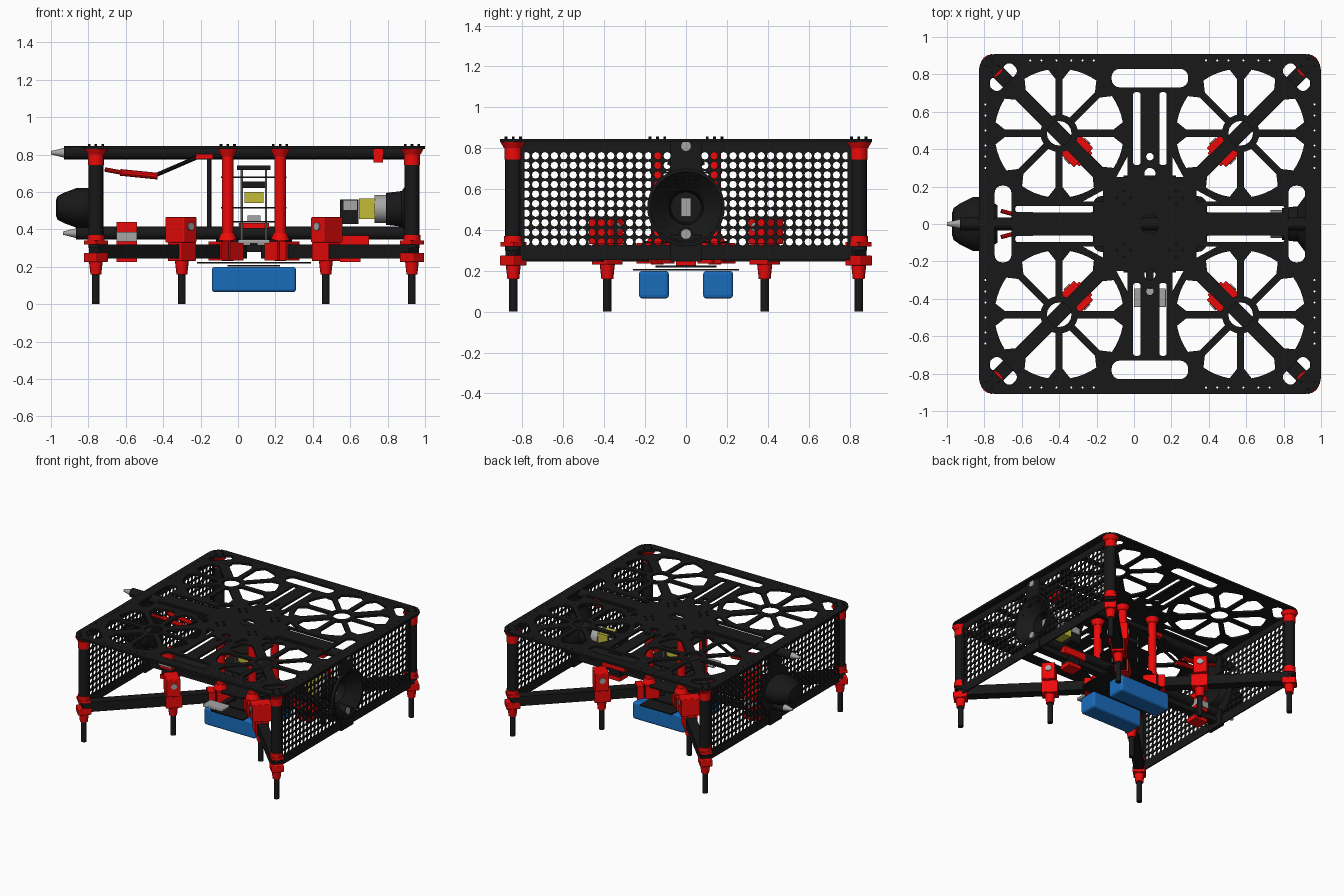
import bpy, bmesh
from math import pi, sin, cos, asin, atan2, hypot, radians
from mathutils import Vector, Matrix

if "Cube" in bpy.data.objects:
    bpy.data.objects.remove(bpy.data.objects["Cube"])

C = 0.085  # x of the frame centre


def material(name, rgb):
    m = bpy.data.materials.new(name)
    m.diffuse_color = (*rgb, 1)
    m.use_nodes = True
    m.node_tree.nodes["Principled BSDF"].inputs["Base Color"].default_value = m.diffuse_color
    return m


BLACK = material("black", (0.009, 0.009, 0.009))
RED = material("red", (0.85, 0.003, 0.003))
BLUE = material("blue", (0.01, 0.15, 0.5))
YELLOW = material("yellow", (0.55, 0.5, 0.04))
GREY = material("grey", (0.38, 0.38, 0.38))


def finish(name, bm, mat):
    bmesh.ops.recalc_face_normals(bm, faces=bm.faces)
    me = bpy.data.meshes.new(name)
    bm.to_mesh(me)
    bm.free()
    me.materials.append(mat)
    ob = bpy.data.objects.new(name, me)
    bpy.context.collection.objects.link(ob)
    return ob


def select(ob):
    bpy.ops.object.select_all(action='DESELECT')
    ob.select_set(True)
    bpy.context.view_layer.objects.active = ob


def smooth(ob):
    select(ob)
    bpy.ops.object.shade_smooth_by_angle(angle=radians(35))


def box(name, size, loc, mat, rot=0, bevel=0):
    bm = bmesh.new()
    bmesh.ops.create_cube(bm, size=1, matrix=Matrix.Translation(loc) @ Matrix.Rotation(rot, 4, 'Z')
                          @ Matrix.Diagonal((*size, 1)))
    if bevel:
        bmesh.ops.bevel(bm, geom=bm.edges[:], offset=bevel, segments=3, affect='EDGES', profile=0.5)
    return finish(name, bm, mat)


def rod(name, a, b, r, mat, r2=None, n=16):
    a, b = Vector(a), Vector(b)
    d = b - a
    bm = bmesh.new()
    bmesh.ops.create_cone(bm, cap_ends=True, segments=n, radius1=r, radius2=r if r2 is None else r2, depth=d.length,
                          matrix=Matrix.Translation((a + b) / 2) @ d.to_track_quat('Z', 'Y').to_matrix().to_4x4())
    ob = finish(name, bm, mat)
    smooth(ob)
    return ob


def lathe_x(name, prof, z, mat, n=32, squash=1, closed=True):
    # revolve (x, radius) points round the x axis at y = 0
    bm = bmesh.new()
    rings = [[bm.verts.new((x, r * cos(2 * pi * i / n), z + squash * r * sin(2 * pi * i / n))) for i in range(n)]
             for x, r in prof]
    pairs = list(zip(rings, rings[1:])) + ([(rings[-1], rings[0])] if closed else [])
    for p, q in pairs:
        for i in range(n):
            bm.faces.new((p[i], p[(i + 1) % n], q[(i + 1) % n], q[i]))
    if not closed:
        bm.faces.new(rings[0])
        bm.faces.new(rings[-1])
    smooth(finish(name, bm, mat))


def circle(x, y, r, n=16, off=0):
    return [(x + r * cos(off + 2 * pi * i / n), y + r * sin(off + 2 * pi * i / n)) for i in range(n)]


def rrect(x, y, w, h, r, rot=0):
    pts = []
    for k, (sx, sy) in enumerate(((1, 1), (-1, 1), (-1, -1), (1, -1))):
        for j in range(5):
            a = (k + j / 4) * pi / 2
            px, py = sx * (w / 2 - r) + r * cos(a), sy * (h / 2 - r) + r * sin(a)
            pts.append((x + px * cos(rot) - py * sin(rot), y + px * sin(rot) + py * cos(rot)))
    return pts


def plate(name, loops, z, thick, mat):
    # flat sheet: first loop is the outline, the rest are holes
    cu = bpy.data.curves.new(name, 'CURVE')
    cu.dimensions, cu.fill_mode, cu.extrude = '2D', 'BOTH', thick / 2
    for loop in loops:
        s = cu.splines.new('POLY')
        s.points.add(len(loop) - 1)
        for p, (x, y) in zip(s.points, loop):
            p.co = (x, y, 0, 1)
        s.use_cyclic_u = True
    cu.materials.append(mat)
    ob = bpy.data.objects.new(name, cu)
    ob.location = (C, 0, z)
    bpy.context.collection.objects.link(ob)
    select(ob)
    bpy.ops.object.convert(target='MESH')


QUADS = [(sx, sy) for sx in (-1, 1) for sy in (-1, 1)]

# top plate with spoked rotor guards and slots
loops = [rrect(0, 0, 1.83, 1.82, 0.09)]
for sx, sy in QUADS:
    cx, cy, diag = sx * 0.485, sy * 0.485, atan2(sy, sx)
    loops.append(circle(cx, cy, 0.066))
    for k in range(8):
        a0, a1 = diag + k * pi / 4, diag + (k + 1) * pi / 4
        w0, w1 = [0.035 if j % 4 == 0 else 0.019 for j in (k, k + 1)]
        pts = []
        # chamfered wedge: outer arc, then inner arc back
        for r, cut, flip in ((0.29, 0, 0), (0.345, 0.04, 0), (0.29, 0, 2), (0.1, 0, 1)):
            s, e = a0 + asin((w0 + cut) / r), a1 - asin((w1 + cut) / r)
            arc = [s + (e - s) * t / 4 for t in range(5)]
            if r == 0.29:
                arc = [e] if flip == 2 else [s]
            pts += [(cx + r * cos(a), cy + r * sin(a)) for a in (arc[::-1] if flip == 1 else arc)]
        loops.append(pts)
    loops.append(rrect(sx * 0.785, sy * 0.785, 0.075, 0.17, 0.03, diag))
    tri = [(0.12, 0.25), (0.12, 0.36), (0.18, 0.25)]
    loops.append([(sx * x, sy * y) for x, y in tri])
    loops.append([(sx * y, sy * x) for x, y in tri])
    loops.append(rrect(sx * 0.07, sy * 0.51, 0.04, 0.39, 0.015))
    loops.append(rrect(sx * 0.51, sy * 0.08, 0.42, 0.035, 0.015))
    for t in (0.3, 0.36, 0.42, 0.5, 0.58, 0.64):   # bolt holes along the rims
        loops += [circle(sx * t, sy * 0.875, 0.006, 6), circle(sx * 0.88, sy * t, 0.006, 6)]
for s in (-1, 1):
    loops += [rrect(0, s * 0.78, 0.41, 0.1, 0.045), rrect(s * 0.785, 0, 0.09, 0.41, 0.04),
              circle(0, s * 0.27, 0.03), circle(0, s * 0.36, 0.02)]
loops.append(circle(0, 0, 0.05))
plate("top_plate", loops, 0.838, 0.016, BLACK)

# hub plates and battery tray
plate("lower_hub_plate", [rrect(0, 0, 0.61, 0.3, 0.05)], 0.222, 0.01, BLACK)
plate("upper_hub_plate", [circle(0, 0, 0.22, 8, pi / 8)], 0.34, 0.01, BLACK)
box("battery_tray", (0.28, 0.52, 0.008), (C, 0, 0.205), BLACK)
for s in (-1, 1):
    box("battery", (0.45, 0.146, 0.135), (C, s * 0.157, 0.132), BLUE, bevel=0.016)

# four diagonal arms with clamps, legs, corner posts and core posts
for sx, sy in QUADS:
    d = atan2(sy, sx)

    def at(r, z):
        return (C + sx * r, sy * r, z)

    box("arm", (1.12, 0.075, 0.075), at(0.46, 0.283), BLACK, d)
    box("hub_clamp", (0.1, 0.11, 0.1), at(0.13, 0.285), RED, d)
    box("hub_side_clamp", (0.05, 0.1, 0.1), at(0.19, 0.285), RED, d)
    box("arm_block", (0.1, 0.145, 0.135), at(0.39, 0.398), RED, d, 0.006)
    box("arm_block_base", (0.12, 0.1, 0.1), at(0.385, 0.28), RED, d, 0.006)
    mid = Vector(at(0.39, 0.415))
    side = Vector((-sy, sx, 0)).normalized()
    rod("block_shaft", mid - side * 0.08, mid + side * 0.08, 0.022, GREY)
    for r in (0.385, 0.845):
        rod("leg_socket", at(r, 0.16), at(r, 0.24), 0.029, RED, 0.038)
        rod("leg", at(r, 0), at(r, 0.2), 0.02, BLACK)
    rod("corner_post", at(0.845, 0.3), at(0.845, 0.83), 0.04, BLACK)
    box("corner_clamp", (0.1, 0.09, 0.05), at(0.845, 0.25), RED, d, 0.006)
    box("corner_clamp_top", (0.09, 0.09, 0.02), at(0.845, 0.33), RED, d)
    rod("corner_collar", at(0.845, 0.33), at(0.845, 0.37), 0.045, RED)
    rod("corner_cap", at(0.845, 0.745), at(0.845, 0.815), 0.043, RED)
    rod("corner_cap_flange", at(0.845, 0.8), at(0.845, 0.829), 0.046, RED, 0.062)
    rod("core_post", at(0.14, 0.23), at(0.14, 0.829), 0.031, RED)
    rod("core_post_cap", at(0.14, 0.79), at(0.14, 0.829), 0.036, RED, 0.052)
    rod("core_post_foot", at(0.14, 0.34), at(0.14, 0.38), 0.052, RED, 0.036)
    for r in (0.14, 0.845):
        for k in range(4):
            x, y, z = at(r, 0.84)
            x, y = x + 0.036 * cos(k * pi / 2), y + 0.036 * sin(k * pi / 2)
            rod("cap_bolt", (x, y, z), (x, y, 0.856), 0.007, BLACK, n=8)

# electronics stack between the core posts
for z, r in ((0.68, 0.19), (0.515, 0.19), (0.44, 0.12)):
    plate("stack_shelf", [circle(0, 0, r, 8, pi / 8)], z, 0.008, BLACK)
box("upper_board", (0.18, 0.18, 0.025), (C, 0, 0.73), BLACK)
box("control_board", (0.14, 0.14, 0.035), (C, 0, 0.64), BLACK)
box("control_cell", (0.1, 0.1, 0.06), (C, 0, 0.57), YELLOW)
box("power_module", (0.07, 0.07, 0.03), (C, 0, 0.46), GREY)
box("power_mount", (0.16, 0.1, 0.03), (C, 0, 0.42), RED)
for sx, sy in QUADS:
    rod("standoff", (C + sx * 0.065, sy * 0.065, 0.34), (C + sx * 0.065, sy * 0.065, 0.73), 0.006, GREY, n=8)
rod("antenna_post", (-0.155, 0, 0.36), (-0.155, 0, 0.83), 0.012, BLACK)

# docking tubes along x with pointed probes at the left
for z, tip in ((0.81, -1.0), (0.38, -0.935)):
    rod("dock_tube", (tip + 0.07, 0, z), (0.96, 0, z), 0.035, BLACK)
    rod("probe_tip", (tip, 0, z), (tip + 0.07, 0, z), 0.009, GREY, 0.026)
    rod("tube_end", (0.96, 0, z), (0.97, 0, z), 0.026, GREY)

# male nose and female funnel
lathe_x("dock_nose", [(-0.972, 0.06), (-0.965, 0.085), (-0.93, 0.11), (-0.86, 0.145), (-0.80, 0.145), (-0.73, 0.1)],
        0.515, BLACK, 16, 0.74, False)
lathe_x("nose_flange", [(-0.785, 0.1), (-0.785, 0.18), (-0.77, 0.18), (-0.77, 0.1)], 0.51, BLACK)
lathe_x("dock_funnel", [(0.79, 0.01), (0.80, 0.01), (0.80, 0.075), (0.88, 0.085), (0.97, 0.175), (0.97, 0.19),
                        (0.945, 0.19), (0.875, 0.095), (0.79, 0.085)], 0.51, BLACK)
rod("latch_barrel", (0.73, 0, 0.51), (0.79, 0, 0.51), 0.075, GREY)
box("latch_pin", (0.05, 0.05, 0.09), (0.825, 0, 0.51), GREY)
box("latch_motor", (0.085, 0.12, 0.11), (0.69, 0, 0.51), YELLOW)
box("latch_driver", (0.1, 0.11, 0.13), (0.595, 0, 0.495), BLACK)
box("latch_driver_cover", (0.07, 0.115, 0.05), (0.6, 0, 0.53), GREY)

# perforated end panels: a grid of cells with a round hole each
PW, PH, ROWS, COLS = 0.046, 0.0468, 10, 35
for x in (C - 0.86, C + 0.86):
    bm = bmesh.new()
    for row in range(ROWS):
        for col in range(COLS):
            cy, cz = (col - (COLS - 1) / 2) * PW, 0.318 + (row + 0.5) * PH
            if hypot(cy, cz - 0.51) < 0.16:
                continue
            ring = []
            for k in range(8):
                ca, sa = cos(k * pi / 4), sin(k * pi / 4)
                m = max(abs(ca), abs(sa))
                ring.append((bm.verts.new((x, cy + ca / m * PW / 2, cz + sa / m * PH / 2)),
                             bm.verts.new((x, cy + ca * 0.0185, cz + sa * 0.0185))))
            for k in range(8):
                (o, i), (o2, i2) = ring[k], ring[(k + 1) % 8]
                bm.faces.new((o, o2, i2, i))
    bmesh.ops.remove_doubles(bm, verts=bm.verts, dist=0.0005)
    mesh_panel = finish("perforated_panel", bm, BLACK)
    sol = mesh_panel.modifiers.new("thickness", 'SOLIDIFY')
    sol.thickness, sol.offset = 0.008, 0
    for z, h in ((0.286, 0.066), (0.81, 0.05)):
        box("panel_rail", (0.01, 1.66, h), (x, 0, z), BLACK)
    for s in (-1, 1):
        box("panel_side", (0.01, 0.04, 0.58), (x, s * 0.81, 0.545), BLACK)
    for z, h in ((0.755, 0.15), (0.31, 0.13)):
        box("dock_bracket", (0.03, 0.15, h), (x, 0, z), BLACK)

# folding latch linkages on the nose side
for y in (-0.04, 0.04):
    rod("link_base", (-0.71, y * 1.75, 0.72), (-0.6, y, 0.70), 0.012, RED, n=10)
    rod("link_body", (-0.63, y, 0.705), (-0.43, y, 0.685), 0.018, RED, n=10)
    rod("link_arm", (-0.44, y, 0.69), (-0.22, y, 0.785), 0.011, BLACK, n=10)
    box("link_end", (0.09, 0.03, 0.028), (-0.18, y, 0.79), RED)

# tube brackets, side sensors and underside mounts
box("tube_bracket", (0.05, 0.08, 0.08), (0.75, 0, 0.798), RED)
for x in (-0.595, 0.6):
    box("tube_mount", (0.2 if x > 0 else 0.11, 0.11, 0.055), (x, 0, 0.34), RED)
    box("tube_mount_base", (0.11, 0.1, 0.03), (x, 0, 0.24), RED)
    box("tube_mount_core", (0.1, 0.08, 0.08), (x, 0, 0.29), BLACK)
box("left_tube_mount_cap", (0.11, 0.1, 0.06), (-0.595, 0, 0.41), RED)
box("left_tube_servo", (0.11, 0.13, 0.05), (-0.595, 0, 0.36), GREY)
box("lower_beam", (1.68, 0.06, 0.04), (C, 0, 0.30), BLACK)
box("front_sensor", (0.17, 0.1, 0.02), (C, -0.395, 0.335), GREY, bevel=0.006)
box("front_sensor_strut", (0.04, 0.3, 0.015), (C, -0.29, 0.318), BLACK)
